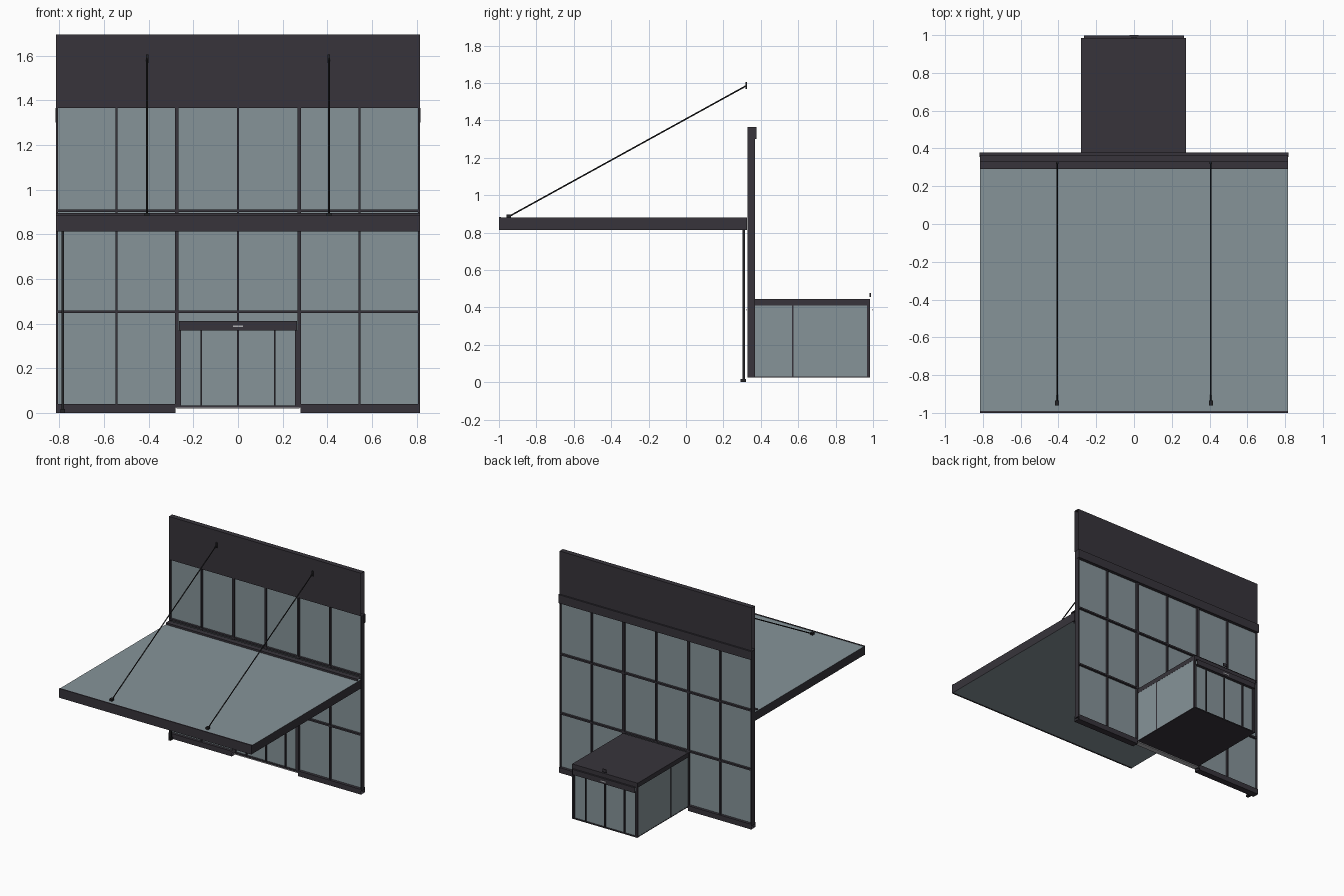
import bpy, bmesh
from mathutils import Vector

if "Cube" in bpy.data.objects:
    bpy.data.objects.remove(bpy.data.objects["Cube"])


def material(name, rgb):
    m = bpy.data.materials.new(name)
    m.diffuse_color = (*rgb, 1)
    m.use_nodes = True
    m.node_tree.nodes["Principled BSDF"].inputs["Base Color"].default_value = m.diffuse_color
    return m


FRAME = material("dark frame", (0.038, 0.034, 0.043))
METAL = material("black metal", (0.017, 0.017, 0.019))
GLASS = material("grey glass", (0.24, 0.295, 0.318))
PALE = material("pale trim", (0.45, 0.45, 0.47))


def box(name, x, y, z, mat, open_ends=False):
    """Box from (min, max) ranges; open_ends drops the faces towards +-x."""
    bm = bmesh.new()
    bmesh.ops.create_cube(bm, size=1)
    for v in bm.verts:
        v.co = [r[0] if c < 0 else r[1] for c, r in zip(v.co, (x, y, z))]
    bm.normal_update()
    if open_ends:
        ends = [f for f in bm.faces if abs(f.normal.x) > 0.9]
        bmesh.ops.delete(bm, geom=ends, context='FACES_ONLY')
    mesh = bpy.data.meshes.new(name)
    bm.to_mesh(mesh)
    bm.free()
    mesh.materials.append(mat)
    ob = bpy.data.objects.new(name, mesh)
    bpy.context.collection.objects.link(ob)
    return ob


def around(c, width):
    return (c - width / 2, c + width / 2)


def rod(name, a, b, radius, mat):
    a, b = Vector(a), Vector(b)
    bpy.ops.mesh.primitive_cylinder_add(vertices=8, radius=radius, depth=(b - a).length,
                                        location=(a + b) / 2)
    ob = bpy.context.object
    ob.name = name
    ob.rotation_euler = (b - a).to_track_quat('Z', 'Y').to_euler()
    ob.data.materials.append(mat)
    bpy.ops.object.shade_smooth_by_angle()


W = 0.815             # half width of the facade
WALL = (0.33, 0.37)   # depth of the curtain wall frame
DOOR = 0.275          # half width of the entrance bay

# Curtain wall glass and upper fascia
box("wall_glass", (-W + 0.005, W - 0.005), (0.347, 0.353), (0.03, 1.365), GLASS)
box("fascia_panel", (-W, W), (0.327, 0.366), (1.365, 1.695), FRAME, True)
box("rear_head_beam", (-W - 0.003, W + 0.003), (0.354, 0.378), (1.30, 1.365), FRAME)

# Vertical mullions, thicker beside the entrance bay
for s in (-1, 1):
    box("end_post", around(s * (W - 0.004), 0.008), WALL, (0.025, 1.365), FRAME)
    box("mullion", around(s * 0.545, 0.009), WALL, (0.04, 1.365), FRAME)
    box("entrance_post", around(s * DOOR, 0.016), WALL, (0.025, 1.365), FRAME)
    box("plinth", tuple(sorted((s * 0.28, s * W))), (0.325, 0.374), (0, 0.04), FRAME, True)
    box("lower_transom", tuple(sorted((s * DOOR, s * W))), WALL, (0.447, 0.459), FRAME)
box("centre_mullion", around(0, 0.009), WALL, (0.41, 1.365), FRAME)
box("entrance_transom", (-DOOR, DOOR), WALL, (0.447, 0.459), FRAME)
box("upper_transom", (-W, W), WALL, (0.90, 0.912), FRAME)

# Canopy: dark rim, glass top and underside, beam along the wall
canopy = box("canopy", (-W, W), (-1, 0.327), (0.815, 0.881), FRAME)
canopy.data.materials.append(GLASS)
for f in canopy.data.polygons:
    f.material_index = int(abs(f.normal.z) > 0.9)
box("canopy_front_rim", (-W, W), (-1, -0.99), (0.813, 0.884), FRAME)
box("canopy_wall_beam", (-W, W), (0.29, 0.332), (0.815, 0.895), FRAME, True)

# Canopy hangers
for s in (-1, 1):
    x = s * 0.407
    rod("hanger_rod", (x, -0.945, 0.887), (x, 0.322, 1.585), 0.004, METAL)
    box("hanger_foot", around(x, 0.022), (-0.96, -0.935), (0.88, 0.896), METAL)
    box("hanger_wall_plate", around(x, 0.012), (0.318, 0.327), (1.567, 1.605), METAL)

# Downpipe
box("downpipe", around(-0.785, 0.013), (0.301, 0.316), (0, 0.815), METAL)
box("downpipe_shoe", around(-0.785, 0.02), (0.292, 0.32), (0, 0.018), METAL)

# Entrance box: floor, roof, side glazing
box("lobby_floor", (-DOOR, DOOR), (0.33, 0.98), (0.025, 0.031), FRAME)
box("lobby_roof", (-0.28, DOOR), (0.37, 0.985), (0.41, 0.445), FRAME)
for s in (-1, 1):
    box("lobby_side_glass", around(s * 0.271, 0.006), (0.37, 0.975), (0.03, 0.41), GLASS)
    box("lobby_side_mullion", around(s * 0.271, 0.009), around(0.572, 0.008), (0.03, 0.41), FRAME)
    box("lobby_corner_post", around(s * 0.269, 0.014), (0.968, 0.985), (0.025, 0.41), FRAME)
box("lobby_rear_glass", (-0.265, 0.265), (0.97, 0.976), (0.03, 0.41), GLASS)

# Sliding doors on the front and rear of the entrance box
for side, lo, hi, head in (("front", 0.333, 0.36, (0.322, 0.345)),
                           ("rear", 0.965, 0.984, (0.97, 0.998))):
    for x in (-0.165, 0, 0.165):
        box(side + "_door_stile", around(x, 0.008), (lo, hi), (0.03, 0.37), FRAME)
    for s in (-1, 1):
        box(side + "_door_jamb", around(s * 0.261, 0.01), (lo, hi), (0.03, 0.37), FRAME)
    box(side + "_door_sill", (-0.265, 0.265), (lo, hi), (0.025, 0.033), FRAME)
    box(side + "_door_head", (-0.265, 0.265), head, (0.37, 0.411), FRAME, True)
    y = (0.320, 0.323) if side == "front" else (0.997, 1.0)
    box(side + "_door_sensor", around(0, 0.046), y, (0.384, 0.392), PALE)
box("threshold", (-DOOR, DOOR), (0.33, 0.37), (0.019, 0.025), PALE, True)
box("roof_sensor", around(0, 0.03), (0.982, 0.988), (0.455, 0.478), FRAME)
